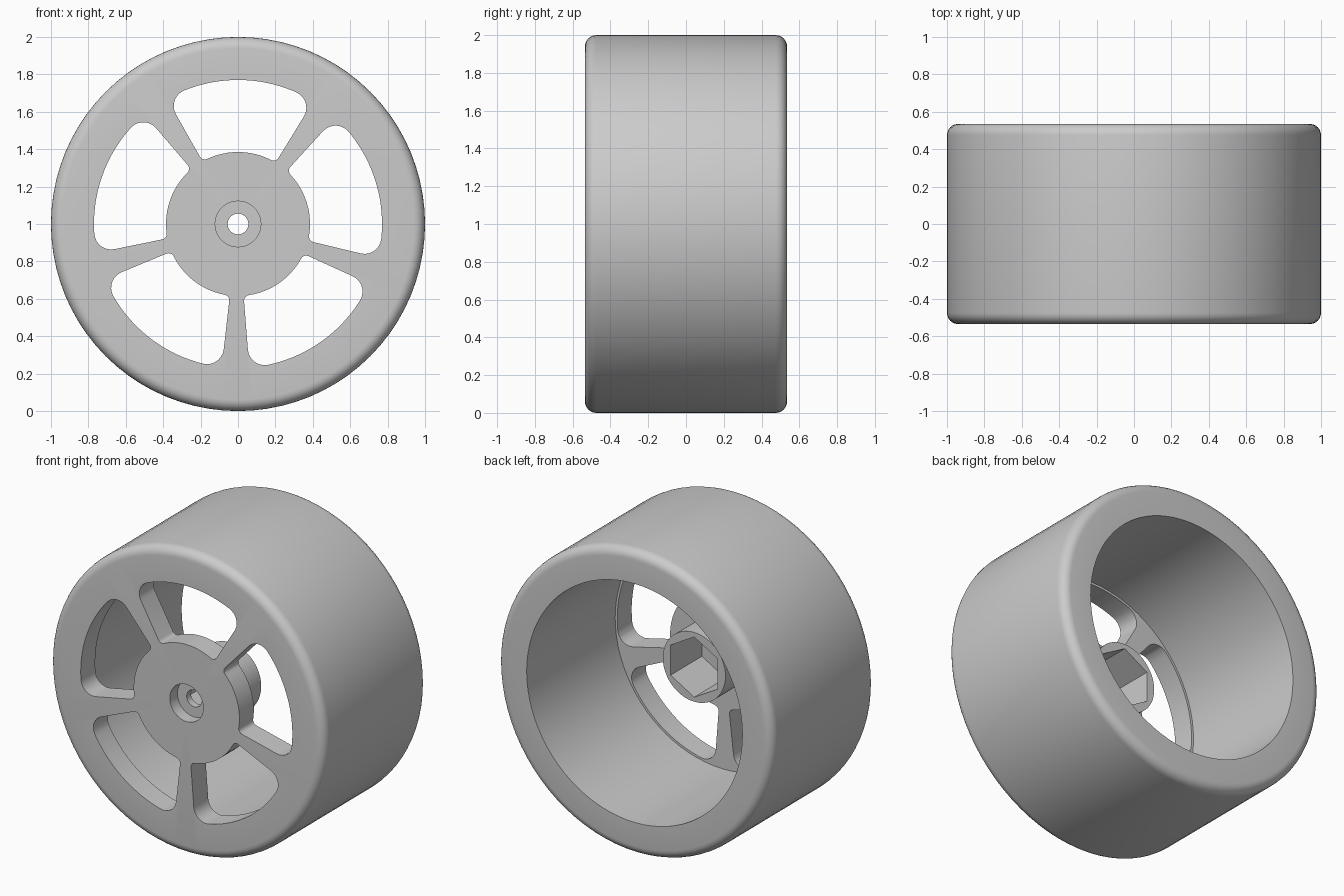
import bpy, bmesh, math
from math import sin, cos, pi, asin, sqrt, radians

if "Cube" in bpy.data.objects:
    bpy.data.objects.remove(bpy.data.objects["Cube"])

CZ = 1.0          # axle height
HALF = 0.535      # half width of the wheel


def new_object(name, bm):
    bmesh.ops.recalc_face_normals(bm, faces=bm.faces[:])
    mesh = bpy.data.meshes.new(name)
    bm.to_mesh(mesh)
    bm.free()
    obj = bpy.data.objects.new(name, mesh)
    bpy.context.collection.objects.link(obj)
    return obj


def lathe(name, profile, steps):
    """Revolve a closed (radius, y) profile around the axle."""
    bm = bmesh.new()
    rings = []
    for i in range(steps):
        a = 2 * pi * i / steps
        rings.append([bm.verts.new((r * cos(a), y, CZ + r * sin(a))) for r, y in profile])
    n = len(profile)
    for i in range(steps):
        p, q = rings[i], rings[(i + 1) % steps]
        for j in range(n):
            k = (j + 1) % n
            bm.faces.new((p[j], p[k], q[k], q[j]))
    return new_object(name, bm)


def prism(name, outline, y0, y1):
    """Extrude an (x, z) outline, given about the axle, from y0 to y1."""
    bm = bmesh.new()
    a = [bm.verts.new((x, y0, CZ + z)) for x, z in outline]
    b = [bm.verts.new((x, y1, CZ + z)) for x, z in outline]
    bm.faces.new(a)
    bm.faces.new(b[::-1])
    n = len(a)
    for i in range(n):
        j = (i + 1) % n
        bm.faces.new((a[i], b[i], b[j], a[j]))
    return new_object(name, bm)


def window_outline(mid, half, r_in, r_out, f_in, f_out):
    """Fan-shaped window with rounded corners, centred on the angle mid."""
    d_out, d_in = r_out - f_out, r_in + f_in
    o_out = half - asin(f_out / d_out)
    o_in = half - asin(f_in / d_in)
    side = []     # the half on the positive angle side, outer middle to inner middle
    for i in range(9):
        t = o_out * i / 9
        side.append((r_out * cos(t), r_out * sin(t)))
    for i in range(8):        # outer corner
        t = o_out + (half + pi / 2 - o_out) * i / 7
        side.append((d_out * cos(o_out) + f_out * cos(t), d_out * sin(o_out) + f_out * sin(t)))
    for i in range(6):        # inner corner
        t = half + pi / 2 + (o_in + pi - half - pi / 2) * i / 5
        side.append((d_in * cos(o_in) + f_in * cos(t), d_in * sin(o_in) + f_in * sin(t)))
    for i in range(1, 7):
        t = o_in * (1 - i / 6)
        side.append((r_in * cos(t), r_in * sin(t)))
    pts = side + [(x, -z) for x, z in side[-2:0:-1]]
    return [(x * cos(mid) - z * sin(mid), x * sin(mid) + z * cos(mid)) for x, z in pts]


# wheel body: rim, front web, hub boss and axle hole in one profile
F = 0.06
front_round = [(1 - F + F * sin(t), -HALF + F - F * cos(t))
               for t in [pi / 2 * i / 6 for i in range(7)]]
back_round = [(r, -y) for r, y in reversed(front_round)]
profile = ([(0.055, -0.455), (0.122, -0.455), (0.122, -HALF)] + front_round + back_round +
           [(0.785, HALF), (0.785, -0.385), (0.228, -0.385), (0.228, -0.085), (0.055, -0.085)])
wheel = lathe("wheel", profile, 80)

# cutters: five spoke windows and the hexagonal drive socket
cutters = []
for k in range(5):
    shape = window_outline(radians(89 + 72 * k), radians(30.5), 0.385, 0.77, 0.03, 0.09)
    cutters.append(prism("window_cutter", shape, -0.7, -0.25))
hexagon = [(0.198 * cos(pi / 2 + pi / 3 * i), 0.198 * sin(pi / 2 + pi / 3 * i)) for i in range(6)]
cutters.append(prism("socket_cutter", hexagon, -0.41, 0.1))

bpy.context.view_layer.objects.active = wheel
wheel.select_set(True)
for c in cutters:
    c.hide_render = True
    mod = wheel.modifiers.new("cut", 'BOOLEAN')
    mod.operation = 'DIFFERENCE'
    mod.solver = 'EXACT'
    mod.object = c
    bpy.ops.object.modifier_apply(modifier=mod.name)
for c in cutters:
    bpy.data.objects.remove(c, do_unlink=True)

# one grey material
grey = bpy.data.materials.new("light_grey")
grey.diffuse_color = (0.6, 0.6, 0.6, 1)
grey.use_nodes = True
grey.node_tree.nodes["Principled BSDF"].inputs["Base Color"].default_value = grey.diffuse_color
wheel.data.materials.clear()
wheel.data.materials.append(grey)
for p in wheel.data.polygons:
    p.material_index = 0
bpy.ops.object.shade_smooth_by_angle(angle=radians(30))
